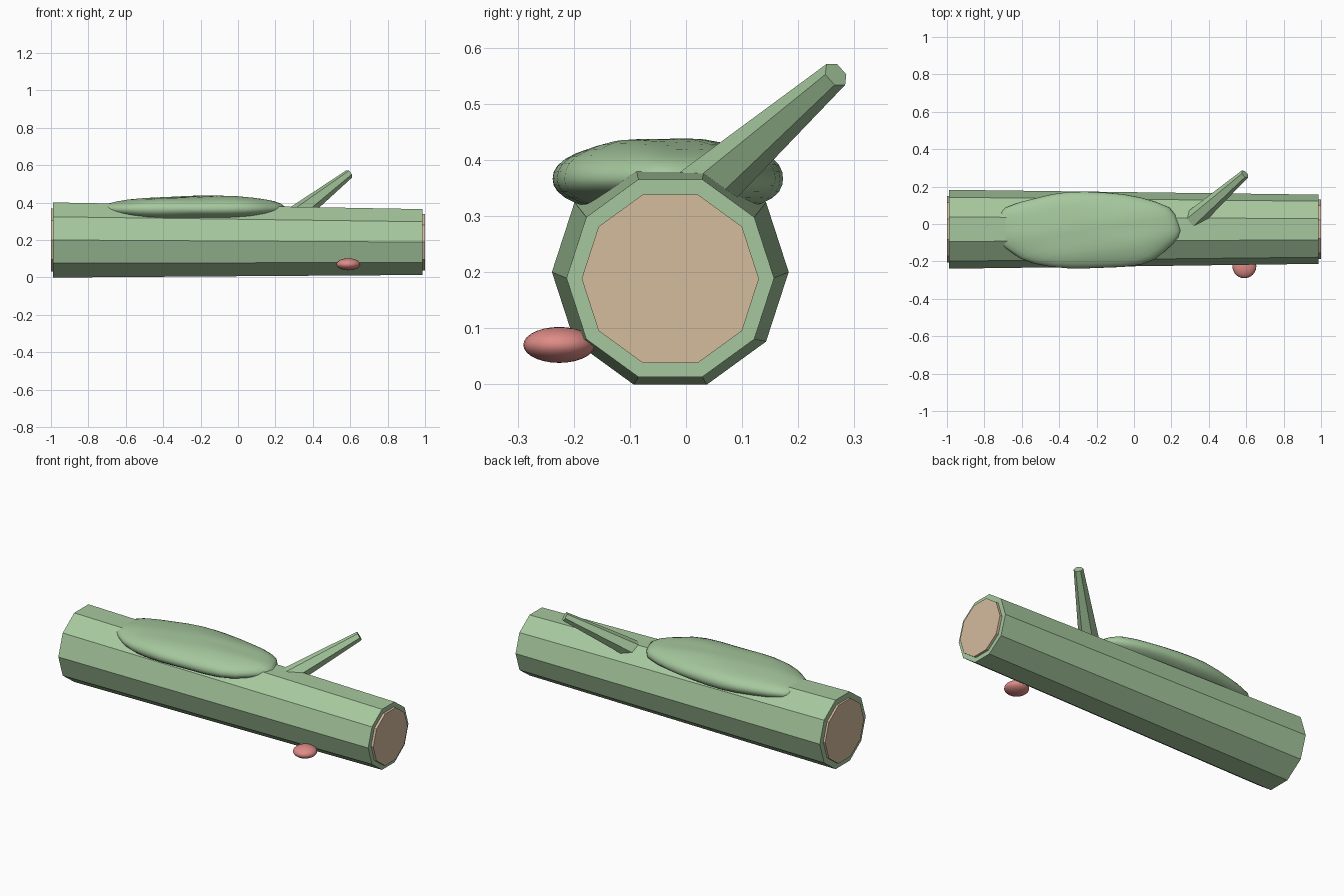
import bpy, bmesh, math
from mathutils import Vector

if "Cube" in bpy.data.objects:
    bpy.data.objects.remove(bpy.data.objects["Cube"])


def material(name, color):
    m = bpy.data.materials.new(name)
    m.diffuse_color = (*color, 1)
    m.use_nodes = True
    m.node_tree.nodes["Principled BSDF"].inputs["Base Color"].default_value = m.diffuse_color
    return m


GREEN = material("mossy green", (0.38, 0.575, 0.34))
TAN = material("cut wood tan", (0.66, 0.495, 0.34))
RED = material("soft red", (0.73, 0.26, 0.24))


def add_object(name, bm, mat):
    bmesh.ops.recalc_face_normals(bm, faces=bm.faces)
    mesh = bpy.data.meshes.new(name)
    bm.to_mesh(mesh)
    bm.free()
    mesh.materials.append(mat)
    obj = bpy.data.objects.new(name, mesh)
    bpy.context.collection.objects.link(obj)
    return obj


def tapered_prism(name, a, b, ra, rb, sides, mat, across=None):
    """Flat-sided tapered tube from a to b; rings lie across the axis."""
    a, b = Vector(a), Vector(b)
    axis = (b - a).normalized()
    u, v = across or (None, None)
    if u is None:
        u = axis.cross(Vector((0, 0, 1))).normalized()
        v = axis.cross(u)
    bm = bmesh.new()
    rings = []
    for c, r in ((a, ra), (b, rb)):
        rings.append([bm.verts.new(c + r * (math.cos(t) * u + math.sin(t) * v))
                      for t in (math.tau * i / sides for i in range(sides))])
    for i in range(sides):
        j = (i + 1) % sides
        bm.faces.new((rings[0][i], rings[0][j], rings[1][j], rings[1][i]))
    for ring in rings:
        bm.faces.new(ring)
    return add_object(name, bm, mat)


def smooth(obj):
    for p in obj.data.polygons:
        p.use_smooth = True


YZ = (Vector((0, 1, 0)), Vector((0, 0, 1)))
Y = -0.028

# Ten-sided log, slightly tapered, with a cut wood disc on each end
tapered_prism("log", (-0.988, Y, 0.2), (0.986, Y, 0.189), 0.211, 0.185, 10, GREEN, YZ)
tapered_prism("left_cut_end", (-1, Y, 0.2), (-0.98, Y, 0.2), 0.178, 0.178, 10, TAN, YZ)
tapered_prism("right_cut_end", (0.98, Y, 0.188), (1, Y, 0.188), 0.158, 0.158, 10, TAN, YZ)

# Six-sided branch stub
tapered_prism("branch", (0.275, -0.014, 0.305), (0.593, 0.267, 0.552), 0.057, 0.025, 6, GREEN)

# Smooth moss cushion: a blunt, slightly lumpy flattened sphere
bm = bmesh.new()
bmesh.ops.create_uvsphere(bm, u_segments=32, v_segments=18, radius=1)
for vert in bm.verts:
    p = vert.co.copy()
    n = (abs(p.x) ** 2.3 + abs(p.y) ** 2.3 + abs(p.z) ** 2.3) ** (1 / 2.3)
    p /= n
    lump = 0.02 * math.sin(7 * p.x + 3 * p.y) + 0.015 * math.sin(9 * p.y - 4 * p.x)
    p *= 1 + lump
    z = 0.366 + 0.064 * p.z
    if p.z > 0:
        z += 0.012 * p.x * p.z + 0.005 * p.z
    vert.co = (-0.25 + 0.49 * p.x, -0.034 + 0.205 * p.y, z)
smooth(add_object("moss_cushion", bm, GREEN))

# Flat red mushroom cap on the side of the log
bm = bmesh.new()
bmesh.ops.create_uvsphere(bm, u_segments=24, v_segments=14, radius=1)
bmesh.ops.scale(bm, vec=(0.064, 0.064, 0.032), verts=bm.verts)
bmesh.ops.translate(bm, vec=(0.59, -0.226, 0.07), verts=bm.verts)
smooth(add_object("mushroom_cap", bm, RED))
